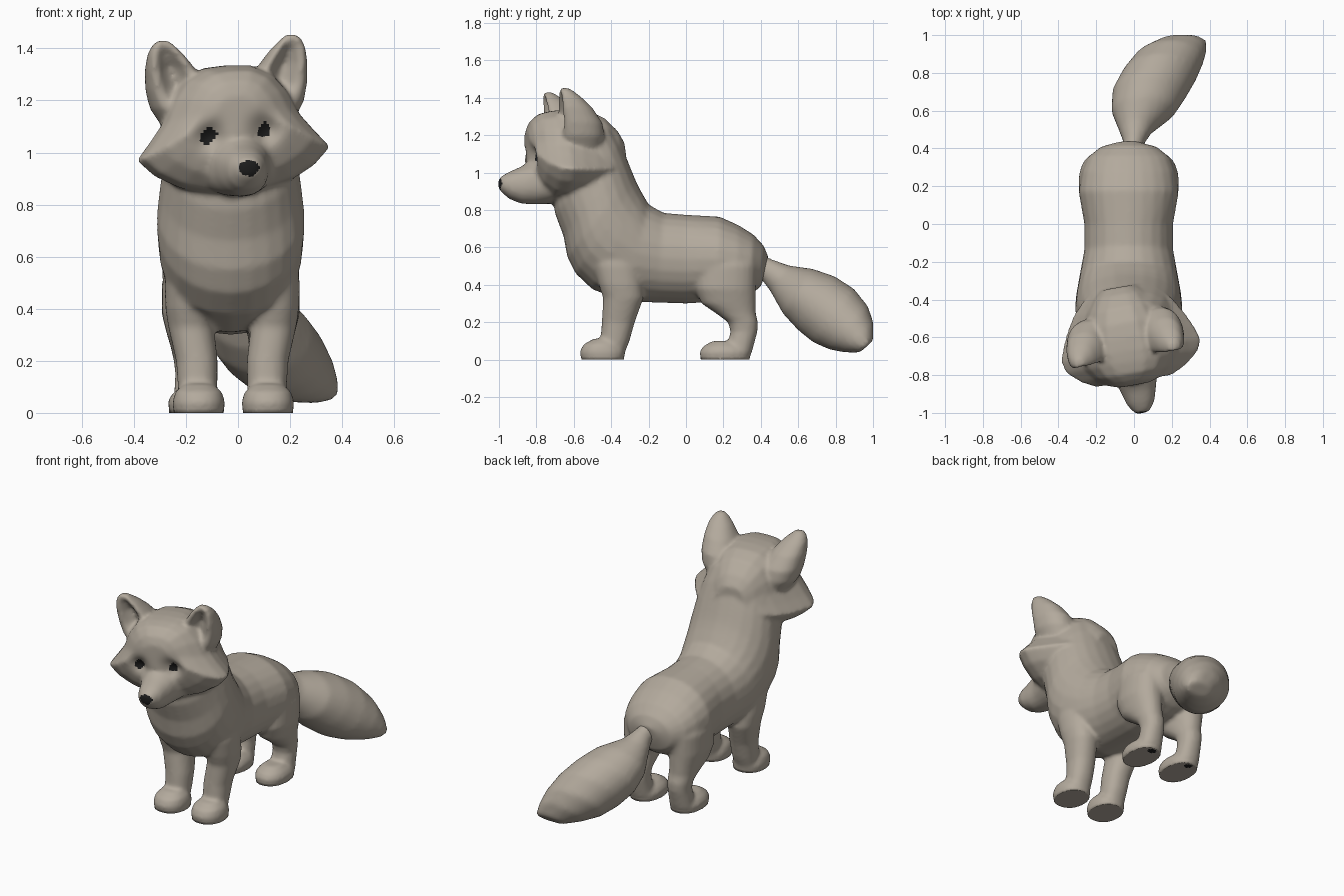
import bpy, bmesh, math
from mathutils import Vector, Matrix

if "Cube" in bpy.data.objects:
    bpy.data.objects.remove(bpy.data.objects["Cube"])

CX = -0.028                                   # body midline
SEG = 24


def material(name, rgb):
    m = bpy.data.materials.new(name)
    m.diffuse_color = (*rgb, 1)
    m.use_nodes = True
    m.node_tree.nodes["Principled BSDF"].inputs["Base Color"].default_value = m.diffuse_color
    return m


FUR = material("taupe_fur", (0.45, 0.40, 0.335))
BLACK = material("black", (0.012, 0.012, 0.012))


def loft(bm, rings):
    """Skin a list of equal-length point rings into a closed tube."""
    rows = [[bm.verts.new(p) for p in r] for r in rings]
    n = len(rows[0])
    for a, b in zip(rows, rows[1:]):
        for i in range(n):
            bm.faces.new((a[i], a[(i + 1) % n], b[(i + 1) % n], b[i]))
    bm.faces.new(rows[0][::-1])
    bm.faces.new(rows[-1])


def ellipse(c, u, v, power=0.9):
    pts = []
    for i in range(SEG):
        a = 2 * math.pi * i / SEG
        ca, sa = math.cos(a), math.sin(a)
        pts.append(Vector(c) + Vector(u) * math.copysign(abs(ca) ** power, ca)
                   + Vector(v) * math.copysign(abs(sa) ** power, sa))
    return pts


def fuse(bm, name, voxel, smooth):
    """Blend the overlapping parts into one smooth skin."""
    bmesh.ops.recalc_face_normals(bm, faces=bm.faces)
    me = bpy.data.meshes.new(name)
    bm.to_mesh(me)
    bm.free()
    ob = bpy.data.objects.new(name, me)
    bpy.context.collection.objects.link(ob)
    r = ob.modifiers.new("blend", 'REMESH')
    r.mode, r.voxel_size = 'VOXEL', voxel
    s = ob.modifiers.new("soften", 'SMOOTH')
    s.factor, s.iterations = 0.5, smooth
    dg = bpy.context.evaluated_depsgraph_get()
    ob.data = bpy.data.meshes.new_from_object(ob.evaluated_get(dg))
    ob.modifiers.clear()
    ob.data.name = name
    ob.data.materials.clear()
    ob.data.materials.append(FUR)
    ob.data.materials.append(BLACK)
    ob.data.polygons.foreach_set("use_smooth", [True] * len(ob.data.polygons))
    return ob


bm = bmesh.new()

# Torso and neck: top (y, z), bottom (y, z), half width
spine = [(.44, .55, .42, .45, .06), (.415, .61, .40, .39, .15), (.36, .67, .34, .345, .22),
         (.28, .72, .27, .32, .25), (.18, .765, .16, .31, .265), (0, .775, 0, .30, .235),
         (-.12, .785, -.15, .305, .235), (-.20, .83, -.32, .31, .258),
         (-.245, .91, -.50, .375, .278), (-.265, .95, -.59, .46, .283),
         (-.28, .985, -.635, .55, .283), (-.31, 1.06, -.655, .66, .272),
         (-.35, 1.16, -.70, .78, .255), (-.40, 1.25, -.72, .92, .225),
         (-.48, 1.30, -.70, 1.05, .14)]
rings = []
for ty, tz, by, bz, w in spine:
    top, bot = Vector((CX, ty, tz)), Vector((CX, by, bz))
    rings.append(ellipse((top + bot) / 2, (w, 0, 0), (top - bot) / 2, .95))
loft(bm, rings)

# Legs and paws: z, x offset, y, x radius, y radius
front_leg = [(.66, .14, -.40, .09, .12), (.5, .165, -.37, .095, .125), (.4, .165, -.35, .092, .117),
             (.33, .158, -.335, .088, .108), (.2, .136, -.362, .08, .088),
             (.1, .133, -.38, .076, .078), (.03, .133, -.39, .07, .06)]
front_paw = [(-.006, .133, -.445, .095, .112), (.04, .133, -.447, .102, .122),
             (.08, .133, -.45, .09, .10), (.112, .133, -.44, .055, .055)]
rear_leg = [(.64, .13, .22, .08, .09), (.5, .15, .215, .115, .165),
            (.38, .158, .21, .107, .163), (.3, .155, .228, .09, .145),
            (.25, .15, .265, .08, .108), (.2, .147, .305, .072, .08),
            (.15, .145, .31, .068, .072), (.03, .145, .28, .075, .07)]
rear_paw = [(-.006, .143, .21, .09, .13), (.04, .143, .208, .1, .137),
            (.07, .143, .205, .085, .115), (.1, .143, .20, .05, .06)]
for part, mid in ((front_leg, -.022), (front_paw, -.018), (rear_leg, CX), (rear_paw, CX)):
    for side in (-1, 1):
        loft(bm, [ellipse((mid + side * x, y, z), (rx, 0, 0), (0, ry, 0))
                  for z, x, y, rx, ry in part])

# Head frame: turned and tilted a little
HEAD = (Matrix.Translation((-.03, -.62, 1.05)) @ Matrix.Rotation(math.radians(10), 4, 'Z')
        @ Matrix.Rotation(math.radians(-4), 4, 'Y'))
head = bmesh.new()

# Skull with pointed cheek ruffs: half outline swept front to back
half = [(0, .285), (.09, .28), (.17, .24), (.225, .17), (.265, .08), (.32, .01),
        (.375, -.055), (.31, -.12), (.22, -.17), (.1, -.205), (0, -.21)]
outline = half + [(-x, z) for x, z in half[-2:0:-1]]
# y, x scale, z scale, z shift
skull = [(-.235, .35, .30, .085), (-.215, .55, .55, .065), (-.17, .78, .82, .03),
         (-.11, .96, .96, .005), (-.05, 1.01, 1.0, 0), (.02, .95, 1.0, 0),
         (.10, .85, .97, 0), (.18, .72, .85, 0), (.25, .54, .62, .0), (.29, .35, .4, .0)]
loft(head, [[Vector((x * sx, y, z * sz + dz)) for x, z in outline]
            for y, sx, sz, dz in skull])

# Muzzle: y, z, x radius, z radius
muzzle = [(-.388, -.11, .03, .025), (-.37, -.112, .05, .045), (-.33, -.118, .075, .073),
          (-.27, -.117, .092, .098), (-.21, -.10, .11, .12), (-.13, -.09, .15, .128),
          (-.05, -.09, .16, .12)]
loft(head, [ellipse((0, y, z), (rx, 0, 0), (0, 0, rz)) for y, z, rx, rz in muzzle])

# Ears with a hollow front: z, x, y, x radius, y radius, hollow depth
ear = [(.06, .15, .03, .10, .11, 0), (.14, .18, .02, .118, .135, .04),
       (.21, .198, .005, .115, .138, .11), (.29, .222, -.025, .093, .112, .11),
       (.345, .24, -.048, .068, .075, .06), (.38, .25, -.065, .042, .045, .02),
       (.398, .25, -.07, .02, .022, 0)]
for side in (-1, 1):
    rings = []
    for z, x, y, rx, ry, dent in ear:
        z -= .012 * (side > 0)
        ring = ellipse((side * x, y, z), (rx, 0, 0), (0, ry, 0))
        for p in ring:
            if p.y < y:
                p.y += dent * math.exp(-((p.x - side * x) / (rx * .55)) ** 2)
        rings.append(ring)
    loft(head, rings)

head.transform(HEAD)
head_mesh = bpy.data.meshes.new("head_parts")
head.to_mesh(head_mesh)
head.free()
bm.from_mesh(head_mesh)
bpy.data.meshes.remove(head_mesh)
body = fuse(bm, "body", 0.0115, 7)

# Eye sockets pressed in, soles flattened
to_head = HEAD.inverted()
EYES = [(Vector((-.118, 0, .022)), .034), (Vector((.1, 0, .03)), .024)]
for v in body.data.vertices:
    p = to_head @ v.co
    if p.y < -.1:
        for e, w in EYES:
            d2 = (p.x - e.x) ** 2 + (p.z - e.z) ** 2
            v.co.y += .045 * math.exp(-d2 / .055 ** 2)
    if v.co.z < .012:
        v.co.z = 0

# Painted eyes, nose and small heel pads
for f in body.data.polygons:
    p = to_head @ f.center
    pad = False
    if p.y < -.1:
        eye = any(((p.x - e.x) / w) ** 2 + ((p.z - e.z - .2 * (p.x - e.x)) / .03) ** 2 < 1
                  for e, w in EYES)
        nose = p.y < -.34 and (p.x / .039) ** 2 + ((p.z + .11) / .031) ** 2 < 1
        pad = eye or nose
    elif f.center.z < .003 and f.center.y > .1:
        dx = abs(f.center.x - CX) - .143
        pad = (dx / .025) ** 2 + ((f.center.y - .305) / .02) ** 2 < 1
    if pad:
        f.material_index = 1

# Bushy tail: x, y, z, half width, thickness
tail = [(-.01, .37, .51, .05, .06), (0, .43, .485, .055, .06), (.01, .50, .435, .09, .085),
        (.05, .6, .365, .17, .145), (.085, .7, .30, .2, .175), (.135, .79, .235, .2, .18),
        (.185, .87, .17, .185, .155), (.24, .925, .115, .145, .11), (.295, .965, .07, .09, .05)]
bm = bmesh.new()
pts = [Vector(t[:3]) for t in tail]
rings = []
for i, t in enumerate(tail):
    d = pts[min(i + 1, len(pts) - 1)] - pts[max(i - 1, 0)]
    u = Vector((1, 0, 0))
    rings.append(ellipse(pts[i], u * t[3], u.cross(d).normalized() * t[4], 1.0))
loft(bm, rings)
tail_ob = fuse(bm, "tail", 0.018, 3)
for v in tail_ob.data.vertices:
    v.co.z = max(v.co.z, .028)
    v.co.y = min(v.co.y, 1.0)
